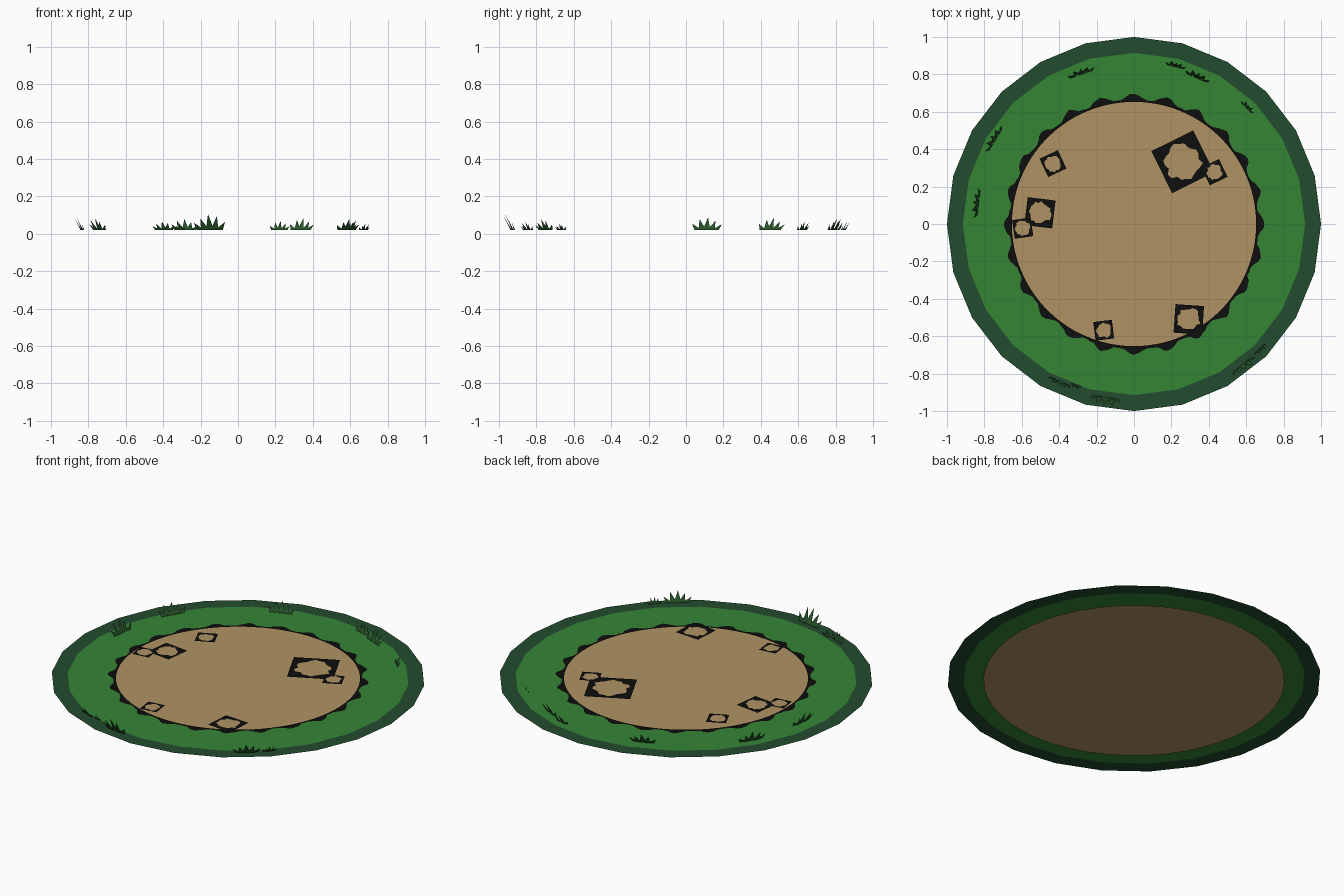
import bpy, bmesh, math, random
from mathutils import Vector

if "Cube" in bpy.data.objects:
    bpy.data.objects.remove(bpy.data.objects["Cube"])

random.seed(4)


def srgb(r, g, b):
    f = lambda c: (c / 255 / 12.92) if c < 11 else ((c / 255 + 0.055) / 1.055) ** 2.4
    return (f(r), f(g), f(b), 1)


def material(name, rgb):
    m = bpy.data.materials.new(name)
    m.diffuse_color = srgb(*rgb)
    m.use_nodes = True
    m.node_tree.nodes["Principled BSDF"].inputs["Base Color"].default_value = m.diffuse_color
    return m


SAND = material("sand", (176, 147, 100))
GREEN = material("grass green", (53, 133, 53))
EDGE = material("dark green", (34, 76, 46))
BLADE = material("blade green", (38, 82, 40))
BLACK = material("black", (14, 14, 14))


def make_object(name, bm, *mats):
    me = bpy.data.meshes.new(name)
    bm.to_mesh(me)
    bm.free()
    for m in mats:
        me.materials.append(m)
    ob = bpy.data.objects.new(name, me)
    bpy.context.collection.objects.link(ob)
    return ob


def polar(r, a, z):
    return Vector((r * math.cos(a), r * math.sin(a), z))


def bridge(bm, inner, outer, mat=0):
    """Faces (facing up) between two closed loops of equal length."""
    n = len(inner)
    for i in range(n):
        j = (i + 1) % n
        f = bm.faces.new((inner[i], outer[i], outer[j], inner[j]))
        f.material_index = mat


# Sandy centre disc, extends under the grass
bm = bmesh.new()
bmesh.ops.create_circle(bm, cap_ends=True, segments=48, radius=0.806)
make_object("sand_disc", bm, SAND)

# Flat grass ring with darker 24-sided border
bm = bmesh.new()
loops = []
for r in (0.66, 0.915, 1.0):
    loop = []
    for i in range(48):
        a = math.tau * i / 48
        # odd points sit on the middle of a 24-gon side, except on the round inner edge
        k = math.cos(math.tau / 48) if (i % 2 and r > 0.7) else 1
        loop.append(bm.verts.new(polar(r * k, a, 0.013)))
    loops.append(loop)
bridge(bm, loops[0], loops[1], 0)
bridge(bm, loops[1], loops[2], 1)
make_object("grass_ring", bm, GREEN, EDGE)

# Black scalloped fringe, 24 bumps
bm = bmesh.new()
bump = [0.700, 0.694, 0.682, 0.668, 0.666, 0.668, 0.674, 0.692]
N = 24 * len(bump)
ang = [math.tau * i / N for i in range(N)]
inner = [bm.verts.new(polar(0.653, a, 0.016)) for a in ang]
outer = [bm.verts.new(polar(bump[i % 8] + random.uniform(-0.004, 0.003), a, 0.016))
         for i, a in enumerate(ang)]
bridge(bm, inner, outer)
make_object("scalloped_fringe", bm, BLACK)


# Square black patches with an irregular sand blob
def patch(i, x, y, side, rot):
    bm = bmesh.new()
    z = 0.016 + 0.0006 * i
    c, rot = Vector((x, y, 0)), math.radians(rot)
    inner, outer = [], []
    for k in range(24):
        a = math.tau * k / 24
        edge = side / 2 / max(abs(math.cos(a)), abs(math.sin(a)))
        blob = side * random.uniform(0.33, 0.44)
        inner.append(bm.verts.new(c + polar(blob, a + rot, z)))
        outer.append(bm.verts.new(c + polar(edge, a + rot, z)))
    bridge(bm, inner, outer, 0)
    bm.faces.new(inner).material_index = 1
    make_object(f"ground_patch_{i}", bm, BLACK, SAND)


for i, p in enumerate([(0.26, 0.333, 0.25, 26.5), (0.43, 0.277, 0.105, 26),
                       (-0.433, 0.323, 0.108, 25), (-0.503, 0.06, 0.15, -7),
                       (-0.595, -0.022, 0.1, 8), (-0.162, -0.568, 0.1, 7),
                       (0.293, -0.51, 0.153, -4)], 1):
    patch(i, *p)


# Grass tufts: rows of pointed blades leaning outwards
BLADES = [(-0.28, -0.50, 0.45), (-0.15, -0.27, 0.72), (0.0, -0.02, 1.0),
          (0.15, 0.26, 0.85), (0.28, 0.50, 0.5)]  # base, tip (along), height


def tuft(i, x, y, width, top):
    bm = bmesh.new()
    c = Vector((x, y, 0.02))
    out = Vector((x, y, 0)).normalized()
    side = Vector((-out.y, out.x, 0))
    h = top - 0.02
    for n, (base, tip, k) in enumerate(BLADES):
        step = 0.006 * (n % 2)
        b = c + side * base * width + out * step
        w = side * width * 0.13
        t = c + side * tip * width + out * (h * k * 0.5 + step) + Vector((0, 0, h * k))
        bm.faces.new([bm.verts.new(v) for v in (b - w, b + w, t)])
    make_object(f"grass_tuft_{i}", bm, BLADE)


for i, t in enumerate([(-0.83, 0.11, 0.16, 0.088), (-0.74, 0.45, 0.16, 0.085),
                       (-0.28, 0.80, 0.15, 0.08), (0.22, 0.84, 0.11, 0.068),
                       (0.335, 0.78, 0.14, 0.085), (0.60, 0.62, 0.09, 0.065),
                       (-0.395, -0.84, 0.13, 0.066), (-0.31, -0.86, 0.06, 0.05),
                       (-0.15, -0.925, 0.17, 0.107), (0.58, -0.75, 0.15, 0.08),
                       (0.67, -0.665, 0.08, 0.055)], 1):
    tuft(i, *t)
